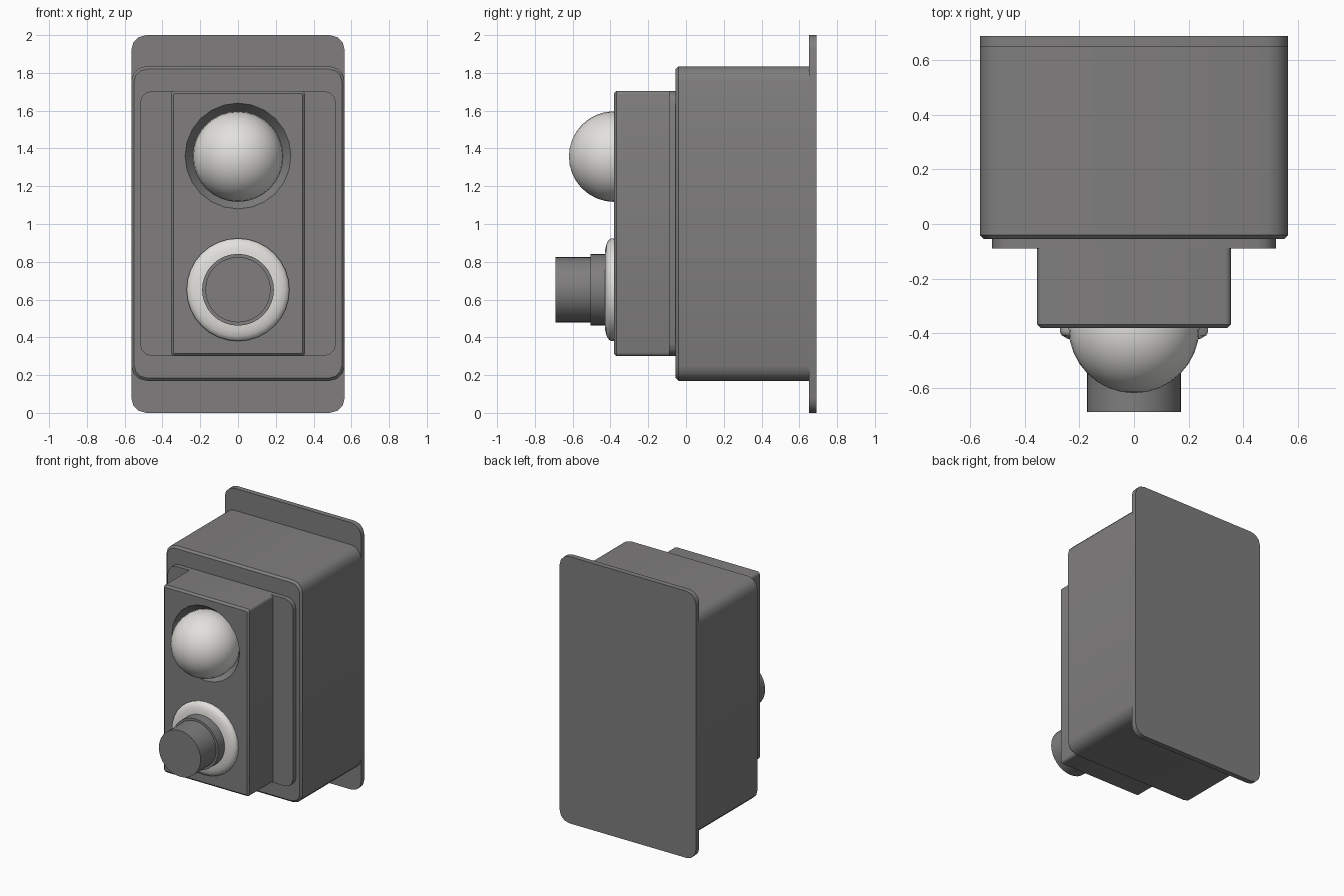
import bpy, bmesh, math
from mathutils import Matrix

if "Cube" in bpy.data.objects:
    bpy.data.objects.remove(bpy.data.objects["Cube"])


def material(name, rgb):
    m = bpy.data.materials.new(name)
    m.diffuse_color = (*rgb, 1.0)
    m.use_nodes = True
    m.node_tree.nodes["Principled BSDF"].inputs["Base Color"].default_value = m.diffuse_color
    return m


DARK = material("dark grey casing", (0.215, 0.208, 0.210))
LIGHT = material("off white metal", (0.76, 0.75, 0.72))


def finish(name, bm, mat, angle=35):
    bmesh.ops.recalc_face_normals(bm, faces=bm.faces[:])
    me = bpy.data.meshes.new(name)
    bm.to_mesh(me)
    bm.free()
    ob = bpy.data.objects.new(name, me)
    bpy.context.collection.objects.link(ob)
    me.materials.append(mat)
    bpy.ops.object.select_all(action='DESELECT')
    ob.select_set(True)
    bpy.context.view_layer.objects.active = ob
    bpy.ops.object.shade_smooth_by_angle(angle=math.radians(angle))
    return ob


def recess(bm, y0, z, r0, r1, depth, steps=24):
    """Open the front face and sink a conical hole into it."""
    face = min(bm.faces, key=lambda f: f.calc_center_median().y)
    outline = face.edges[:]
    bmesh.ops.delete(bm, geom=[face], context='FACES_ONLY')

    def ring(r, y):
        return [bm.verts.new((r * math.cos(math.tau * i / steps), y,
                              z + r * math.sin(math.tau * i / steps))) for i in range(steps)]

    mouth, floor = ring(r0, y0), ring(r1, y0 + depth)
    rim = [bm.edges.new((mouth[i - 1], mouth[i])) for i in range(steps)]
    bmesh.ops.triangle_fill(bm, edges=outline + rim, use_beauty=True, normal=(0, -1, 0))
    for i in range(steps):
        bm.faces.new((mouth[i - 1], mouth[i], floor[i], floor[i - 1]))
    bm.faces.new(floor)


def rounded_box(name, half_x, y0, y1, z0, z1, radius, rim, hole=None):
    """Box with rounded corners in the front outline and a bevelled front rim."""
    bm = bmesh.new()
    bmesh.ops.create_cube(bm, size=1)
    for v in bm.verts:
        v.co.x *= 2 * half_x
        v.co.y = y0 if v.co.y < 0 else y1
        v.co.z = z0 if v.co.z < 0 else z1
    depth = [e for e in bm.edges if abs(e.verts[0].co.y - e.verts[1].co.y) > 1e-4]
    bmesh.ops.bevel(bm, geom=depth, offset=radius, segments=3, profile=0.5,
                    affect='EDGES')
    if rim:
        front = [e for e in bm.edges if all(abs(v.co.y - y0) < 1e-5 for v in e.verts)]
        bmesh.ops.bevel(bm, geom=front, offset=rim, segments=1, affect='EDGES')
    if hole:
        recess(bm, y0, *hole)
    return finish(name, bm, DARK)


def lathe(name, profile, z, mat, steps=32, angle=35):
    """Spin (radius, y) points about a front-to-back axis at height z."""
    bm = bmesh.new()
    vs = [bm.verts.new((r, y, z)) for r, y in profile]
    es = [bm.edges.new(p) for p in zip(vs, vs[1:])]
    bmesh.ops.spin(bm, geom=vs + es, cent=(0, 0, z), axis=(0, 1, 0),
                   angle=math.tau, steps=steps)
    bmesh.ops.remove_doubles(bm, verts=bm.verts[:], dist=1e-4)
    return finish(name, bm, mat, angle)


# Casing: wall plate, main box, gasket and raised control panel with lamp recess
rounded_box("wall_plate", 0.565, 0.65, 0.69, 0, 2, 0.08, 0)
rounded_box("main_box", 0.565, -0.055, 0.655, 0.17, 1.835, 0.08, 0.015)
rounded_box("gasket", 0.52, -0.09, -0.05, 0.30, 1.705, 0.07, 0)
rounded_box("control_panel", 0.355, -0.382, -0.08, 0.30, 1.705, 0.02, 0.014,
            hole=(1.36, 0.28, 0.22, 0.08))

# Lamp dome
bm = bmesh.new()
bmesh.ops.create_uvsphere(bm, u_segments=32, v_segments=16, radius=0.24,
                          matrix=Matrix.Translation((0, -0.38, 1.357))
                          @ Matrix.Rotation(math.pi / 2, 4, 'X'))
finish("lamp_dome", bm, LIGHT)

# Push button: metal bezel, collar and plunger
lathe("button_bezel", [(0.27, -0.37), (0.272, -0.395), (0.265, -0.408), (0.245, -0.42),
                       (0.215, -0.428), (0.18, -0.43)], 0.652, LIGHT, 32, 60)
lathe("button_collar", [(0.19, -0.38), (0.19, -0.505), (0, -0.505)], 0.652, DARK)
lathe("button_plunger", [(0.173, -0.49), (0.173, -0.69), (0, -0.69)], 0.652, DARK)
